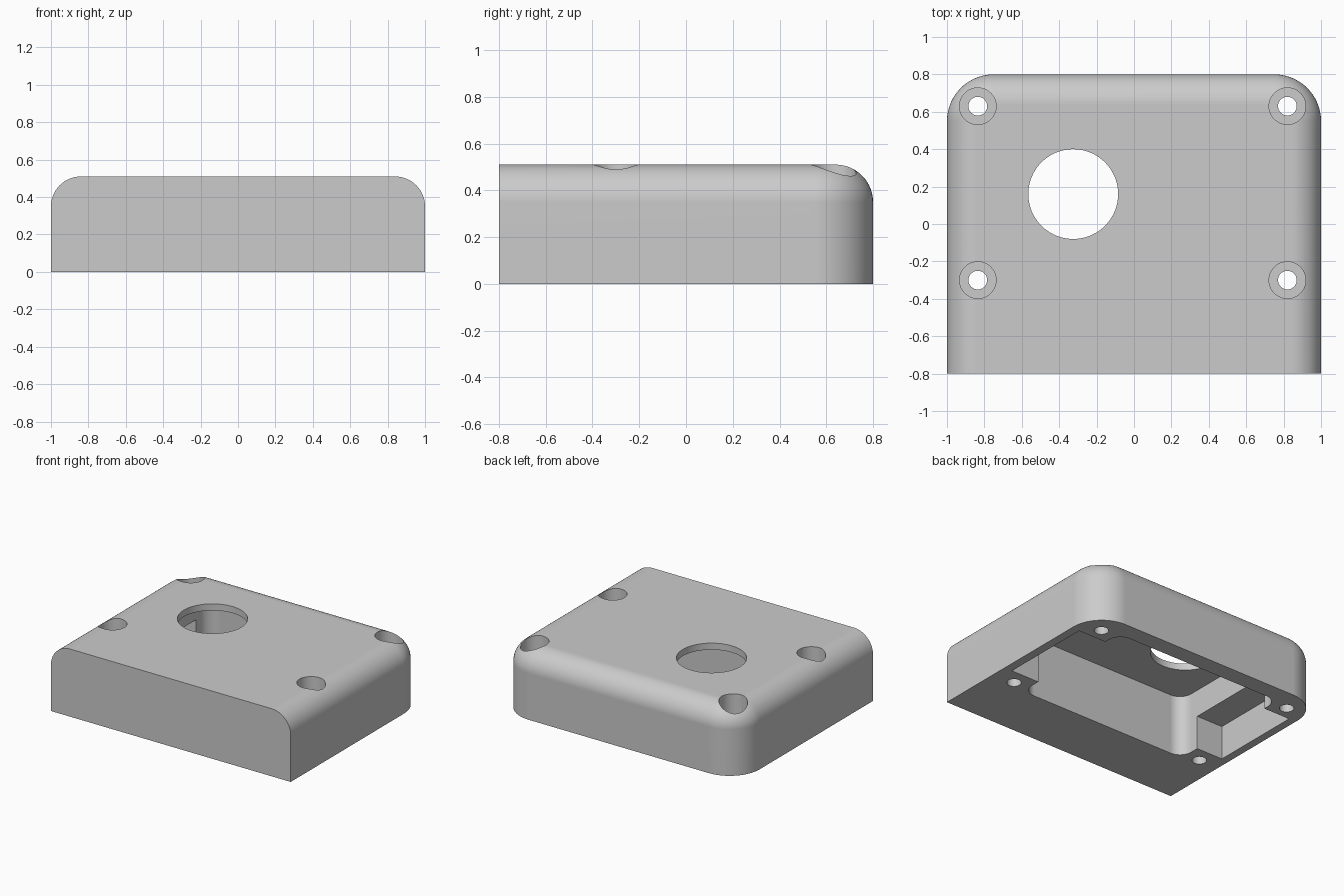
import bpy, bmesh, math

old = bpy.data.objects.get("Cube")
if old:
    bpy.data.objects.remove(old, do_unlink=True)

W, D, H = 1.0, 0.8, 0.51        # half width, half depth, height
CORNER, EDGE, SEG = 0.25, 0.16, 14
HOLE_X, HOLE_Y = (-0.835, 0.82), (-0.3, 0.63)

grey = bpy.data.materials.new("plain grey")
grey.use_nodes = True
grey.diffuse_color = (0.6, 0.6, 0.6, 1)
grey.node_tree.nodes["Principled BSDF"].inputs["Base Color"].default_value = (0.6, 0.6, 0.6, 1)


def arc(cx, cy, r, start, steps=SEG):
    """Quarter circle of points, counter-clockwise."""
    angles = [start + math.pi / 2 * i / steps for i in range(steps + 1)]
    return [(cx + r * math.cos(a), cy + r * math.sin(a)) for a in angles]


def loft(name, rings):
    """Closed solid through a stack of (outline, z) rings of equal length."""
    bm = bmesh.new()
    loops = [[bm.verts.new((x, y, z)) for x, y in pts] for pts, z in rings]
    for low, high in zip(loops, loops[1:]):
        for i in range(len(low)):
            j = (i + 1) % len(low)
            bm.faces.new((low[i], low[j], high[j], high[i]))
    bm.faces.new(loops[0][::-1])
    bm.faces.new(loops[-1])
    mesh = bpy.data.meshes.new(name)
    bm.to_mesh(mesh)
    bm.free()
    mesh.materials.append(grey)
    ob = bpy.data.objects.new(name, mesh)
    bpy.context.collection.objects.link(ob)
    return ob


def body_outline(inset):
    """Square at the front, rounded at the two back corners."""
    x, y, r = W - inset, D - inset, CORNER - inset
    return ([(-x, -D), (x, -D)] + arc(x - r, y - r, r, 0)
            + arc(r - x, y - r, r, math.pi / 2))


def rounded_box(name, x0, x1, y0, y1, r, z0, z1):
    corners = ((x1 - r, y1 - r), (x0 + r, y1 - r), (x0 + r, y0 + r), (x1 - r, y0 + r))
    pts = [p for k, (x, y) in enumerate(corners) for p in arc(x, y, r, k * math.pi / 2)]
    return loft(name, [(pts, z0), (pts, z1)])


def cylinder(name, x, y, r, z0, z1, sides=48):
    pts = [(x + r * math.cos(math.tau * i / sides), y + r * math.sin(math.tau * i / sides))
           for i in range(sides)]
    return loft(name, [(pts, z0), (pts, z1)])


def box(name, x0, x1, y0, y1, z0, z1):
    pts = [(x0, y0), (x1, y0), (x1, y1), (x0, y1)]
    return loft(name, [(pts, z0), (pts, z1)])


# Shell: straight sides, then the rounded upper edge
rings = [(body_outline(0), 0)]
for i in range(SEG + 1):
    a = math.pi / 2 * i / SEG
    rings.append((body_outline(EDGE * (1 - math.cos(a))), H - EDGE + EDGE * math.sin(a)))
cover = loft("cover", rings)

# Hollow, side slots, large opening and screw holes
cutters = [
    rounded_box("hollow_cutter", -0.72, 0.7, -0.35, 0.67, 0.1, -0.1, 0.46),
    box("slot_cutter", -0.94, 0.935, -0.185, 0.53, -0.1, 0.255),
    cylinder("opening_cutter", -0.325, 0.16, 0.24, 0.3, 0.7, 96),
]
for x in HOLE_X:
    for y in HOLE_Y:
        cutters.append(cylinder("screw_cutter", x, y, 0.05, -0.1, 0.7, 32))
        cutters.append(cylinder("counterbore_cutter", x, y, 0.098, 0.26, 0.7))

bpy.context.view_layer.objects.active = cover
for cutter in cutters:
    cutter.hide_render = True
    mod = cover.modifiers.new("cut", "BOOLEAN")
    mod.operation, mod.solver, mod.object = "DIFFERENCE", "EXACT", cutter
    bpy.ops.object.modifier_apply(modifier=mod.name)
    bpy.data.objects.remove(cutter, do_unlink=True)

# Smooth curves with crisp edges
bpy.ops.object.select_all(action="DESELECT")
cover.select_set(True)
bpy.ops.object.shade_smooth_by_angle(angle=math.radians(30))
weighted = cover.modifiers.new("even_normals", "WEIGHTED_NORMAL")
weighted.keep_sharp = True
